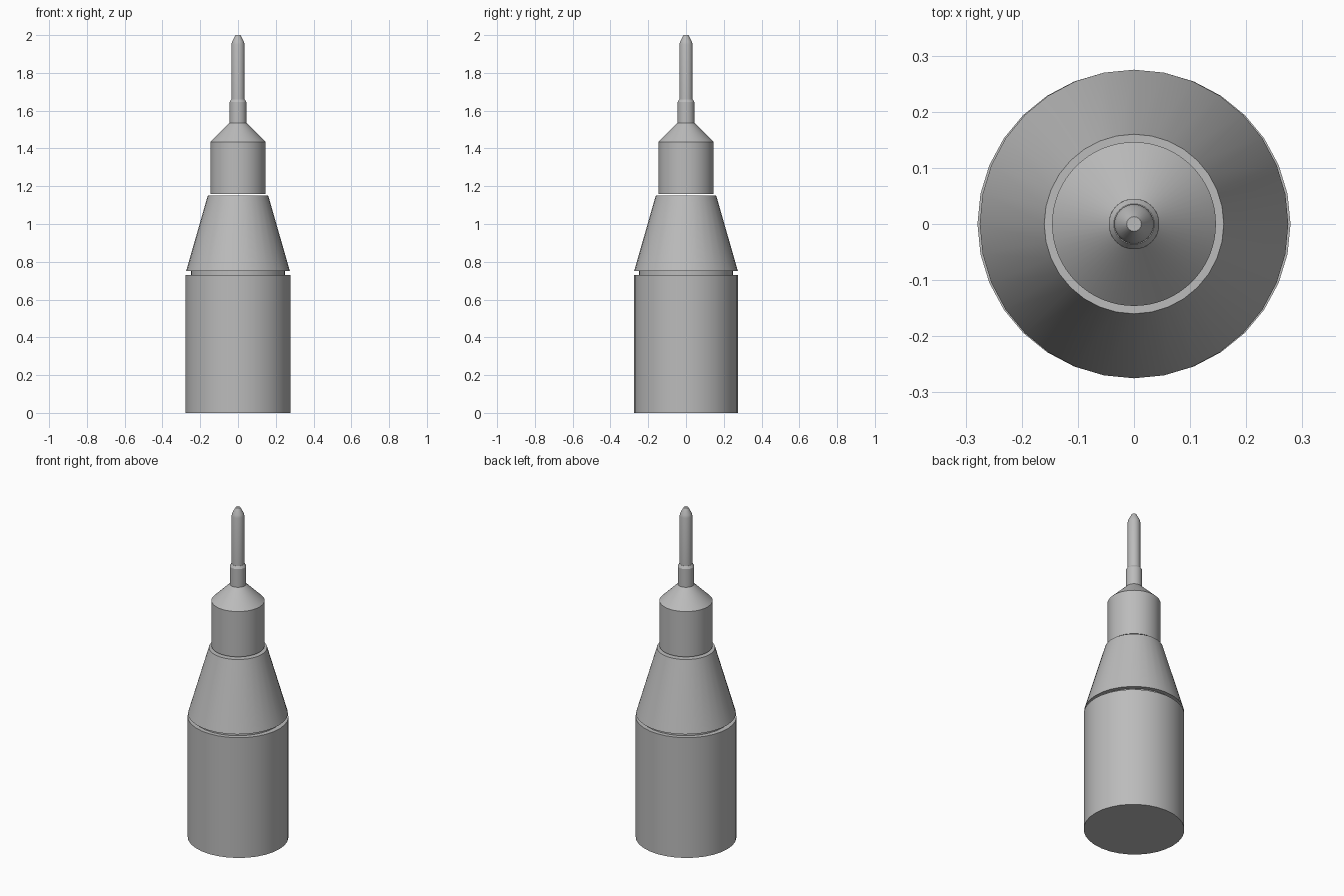
import bpy
import bmesh
import math
from mathutils import Matrix

cube = bpy.data.objects.get("Cube")
if cube:
    bpy.data.objects.remove(cube, do_unlink=True)

# One plain grey for every part
grey = bpy.data.materials.new("grey")
grey.use_nodes = True
grey.diffuse_color = (0.5, 0.5, 0.5, 1)
grey.node_tree.nodes["Principled BSDF"].inputs["Base Color"].default_value = (0.5, 0.5, 0.5, 1)


def lathe(name, profile, sides=32, depth=1.0):
    """Closed turned solid from (radius, height) points, bottom to top."""
    bm = bmesh.new()
    rings = []
    for r, z in profile:
        ring = bmesh.ops.create_circle(bm, segments=sides, radius=r,
                                       matrix=Matrix.Translation((0, 0, z)))
        rings.append(ring["verts"])
    for low, high in zip(rings, rings[1:]):
        for i in range(sides):
            j = (i + 1) % sides
            bm.faces.new((low[i], low[j], high[j], high[i]))
    bm.faces.new(rings[0])
    bm.faces.new(rings[-1])
    bmesh.ops.recalc_face_normals(bm, faces=bm.faces)
    mesh = bpy.data.meshes.new(name)
    bm.to_mesh(mesh)
    bm.free()
    mesh.materials.append(grey)
    obj = bpy.data.objects.new(name, mesh)
    obj.scale.y = depth
    bpy.context.collection.objects.link(obj)
    bpy.ops.object.select_all(action="DESELECT")
    obj.select_set(True)
    bpy.context.view_layer.objects.active = obj
    bpy.ops.object.shade_smooth_by_angle(angle=math.radians(30))
    return obj


# Barrel and the recessed joint above it
lathe("barrel", [(0.279, 0), (0.279, 0.73)], depth=0.985)
lathe("barrel_joint", [(0.25, 0.72), (0.25, 0.76)])

# Tapered shoulder
lathe("tapered_shoulder", [(0.275, 0.75), (0.16, 1.15)])

# Upper collar with its sloping cap
lathe("collar", [(0.146, 1.16), (0.146, 1.435), (0.045, 1.535)], sides=64)

# Needle sleeve and the needle with its blunt point
lathe("needle_sleeve", [(0.045, 1.53), (0.045, 1.645), (0.036, 1.66)])
lathe("needle", [(0.035, 1.65), (0.035, 1.95), (0.031, 1.966), (0.013, 2.0)])
